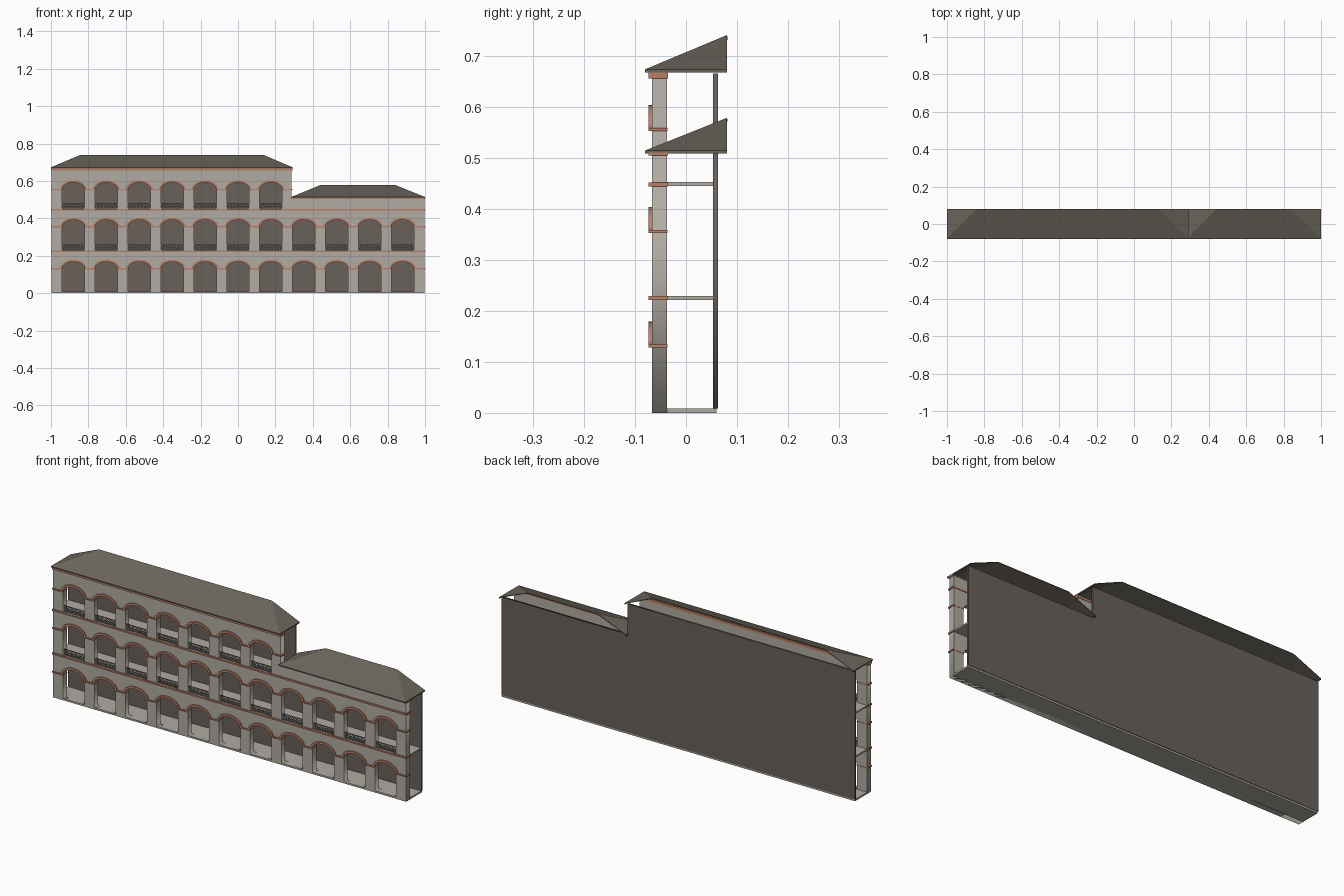
import bpy, math
from mathutils import Matrix, Vector

if "Cube" in bpy.data.objects:
    bpy.data.objects.remove(bpy.data.objects["Cube"])


def material(name, rgb):
    m = bpy.data.materials.new(name)
    m.use_nodes = True
    m.diffuse_color = (*rgb, 1)
    m.node_tree.nodes["Principled BSDF"].inputs["Base Color"].default_value = (*rgb, 1)
    return m


STONE = material("pale stone", (0.44, 0.41, 0.365))
TERRACOTTA = material("terracotta", (0.50, 0.22, 0.13))
ROOF = material("dark roof", (0.145, 0.13, 0.105))
BACK = material("brown render", (0.14, 0.118, 0.1))
IRON = material("grey railing", (0.22, 0.21, 0.19))

# Shared layout
PITCH, HALF, RISE, RING = 0.176, 0.06, 0.037, 0.011
STEP_X = 0.287
FRONT, INNER = -0.067, -0.037
# sill height, springing height, number of bays
STOREYS = [(0.009, 0.131, 11), (0.229, 0.355, 11), (0.451, 0.555, 7)]


def bay_x(i):
    return (i - 5) * PITCH


def arc(cx, cz, rx, rz, steps=14):
    return [(cx + rx * math.cos(math.pi * k / steps), cz + rz * math.sin(math.pi * k / steps))
            for k in range(steps + 1)]


def panel(name, outlines, y0, y1, mat):
    """Extrude filled x-z outlines (inner ones are holes) between two depths."""
    cu = bpy.data.curves.new(name, "CURVE")
    cu.dimensions, cu.fill_mode, cu.extrude = "2D", "BOTH", (y1 - y0) / 2
    for pts in outlines:
        s = cu.splines.new("POLY")
        s.points.add(len(pts) - 1)
        for p, (x, z) in zip(s.points, pts):
            p.co = (x, z, 0, 1)
        s.use_cyclic_u = True
    ob = bpy.data.objects.new(name, cu)
    ob.rotation_euler.x = math.pi / 2
    ob.location.y = (y0 + y1) / 2
    cu.materials.append(mat)
    bpy.context.collection.objects.link(ob)
    bpy.ops.object.select_all(action="DESELECT")
    ob.select_set(True)
    bpy.context.view_layer.objects.active = ob
    bpy.ops.object.convert(target="MESH")
    return ob


def mesh_object(name, verts, faces, mat):
    me = bpy.data.meshes.new(name)
    me.from_pydata(verts, [], faces)
    me.materials.append(mat)
    ob = bpy.data.objects.new(name, me)
    bpy.context.collection.objects.link(ob)
    return ob


BOX_FACES = [(0, 1, 3, 2), (4, 6, 7, 5), (0, 4, 5, 1), (2, 3, 7, 6), (0, 2, 6, 4), (1, 5, 7, 3)]


def boxes(name, specs, mat):
    """Join boxes given as (x0, x1, y0, y1, z0, z1, tilt about y)."""
    verts, faces = [], []
    for x0, x1, y0, y1, z0, z1, tilt in specs:
        mid = Vector((x0 + x1, y0 + y1, z0 + z1)) / 2
        turn = Matrix.Rotation(tilt, 3, "Y")
        n = len(verts)
        verts += [mid + turn @ (Vector((x, y, z)) - mid)
                  for x in (x0, x1) for y in (y0, y1) for z in (z0, z1)]
        faces += [tuple(n + i for i in f) for f in BOX_FACES]
    return mesh_object(name, verts, faces, mat)


def stepped(left, right, bottom, low, high):
    return [(left, bottom), (right, bottom), (right, low),
            (STEP_X, low), (STEP_X, high), (left, high)]


# Arcaded front wall
openings = []
for sill, spring, count in STOREYS:
    for i in range(count):
        x = bay_x(i)
        openings.append([(x - HALF, sill), (x + HALF, sill)] + arc(x, spring, HALF, RISE))
panel("arcade_wall", [stepped(-0.996, 0.996, 0, 0.508, 0.662)] + openings, FRONT, INNER, STONE)

# Back wall
panel("back_wall", [stepped(-0.998, 0.998, 0.009, 0.51, 0.665)], 0.053, 0.063, BACK)

# Floors
boxes("floor_slabs", [
    (-0.996, 0.996, FRONT, 0.06, 0, 0.009, 0),
    (-0.996, 0.996, INNER, 0.06, 0.221, 0.229, 0),
    (-0.996, STEP_X, INNER, 0.055, 0.444, 0.452, 0)], STONE)

# Raised arch surrounds
rings = []
for sill, spring, count in STOREYS:
    for i in range(count):
        x = bay_x(i)
        rings.append(arc(x, spring, HALF + RING, RISE + RING) + arc(x, spring, HALF, RISE)[::-1])
panel("arch_surrounds", rings, -0.073, FRONT, TERRACOTTA)

# Impost bands between the arches
bands = []
for sill, spring, count in STOREYS:
    end = 1.0 if count == 11 else STEP_X + 0.004
    lefts = [-1.0] + [bay_x(i) + HALF - 0.002 for i in range(count)]
    rights = [bay_x(i) - HALF + 0.002 for i in range(count)] + [end]
    bands += [(a, b, -0.073, -0.036, spring - 0.003, spring + 0.003, 0)
              for a, b in zip(lefts, rights)]
boxes("impost_bands", bands, TERRACOTTA)

# String courses at the floors and cornices under the eaves
boxes("string_courses", [(-1, 1, -0.073, -0.035, z, z + 0.008, 0) for z in (0.221, 0.443)],
      TERRACOTTA)
boxes("cornices", [
    (-1, STEP_X + 0.004, -0.073, -0.035, 0.655, 0.668, 0),
    (STEP_X, 1, -0.073, -0.035, 0.504, 0.51, 0)], TERRACOTTA)

# Lattice balcony railings
rails = []
CROSSES, HEIGHT = 8, 0.03
cell = 2 * HALF / CROSSES
for sill, spring, count in STOREYS[1:]:
    for i in range(count):
        x0 = bay_x(i) - HALF
        for z in (sill + 0.002, sill + HEIGHT / 2, sill + HEIGHT):
            rails.append((x0, x0 + 2 * HALF, -0.062, -0.058, z - 0.0015, z + 0.0015, 0))
        for k in range(CROSSES):
            x, z = x0 + (k + 0.5) * cell, sill + HEIGHT / 2
            for tilt in (-0.46, 0.46):
                rails.append((x - 0.0013, x + 0.0013, -0.061, -0.059,
                              z - HEIGHT / 2, z + HEIGHT / 2, tilt))
boxes("balcony_railings", rails, IRON)


# Half-hipped roofs, open at the back
def roof(name, x0, x1, ridge0, ridge1, eave, top):
    f, b = -0.08, 0.08
    verts = [(x0, b, eave), (x0, f, eave), (x1, f, eave), (x1, b, eave),
             (ridge0, b, top), (ridge1, b, top)]
    verts += [(x, y, eave - 0.006) for x, y, z in verts[:4]]
    faces = [(1, 2, 5, 4), (0, 1, 4), (2, 3, 5), (6, 7, 1, 0), (7, 8, 2, 1), (8, 9, 3, 2)]
    ob = mesh_object(name, verts, faces, ROOF)
    mod = ob.modifiers.new("thickness", "SOLIDIFY")
    mod.thickness, mod.offset = 0.003, -1


roof("tall_wing_roof", -1, 0.292, -0.842, 0.135, 0.673, 0.74)
roof("low_wing_roof", 0.284, 1, 0.44, 0.842, 0.514, 0.578)
